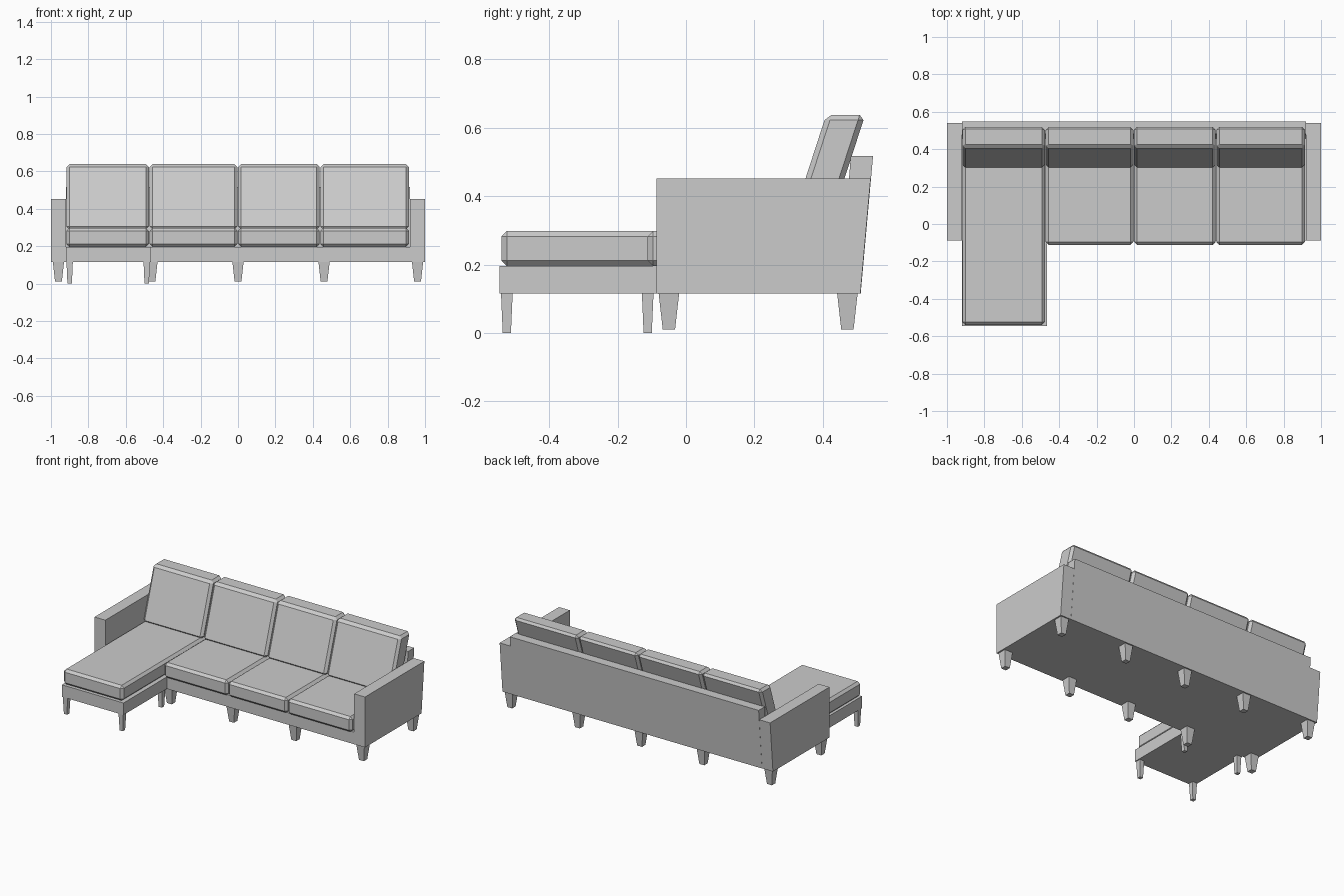
import bpy, bmesh
from mathutils import Vector

if "Cube" in bpy.data.objects:
    bpy.data.objects.remove(bpy.data.objects["Cube"])


def finish(name, bm):
    bmesh.ops.recalc_face_normals(bm, faces=bm.faces)
    me = bpy.data.meshes.new(name)
    bm.to_mesh(me)
    bm.free()
    ob = bpy.data.objects.new(name, me)
    bpy.context.collection.objects.link(ob)
    return ob


def prism(name, points, offset):
    """Extrude a closed 3D polygon along an offset vector."""
    bm = bmesh.new()
    face = bm.faces.new([bm.verts.new(p) for p in points])
    ext = bmesh.ops.extrude_face_region(bm, geom=[face], use_keep_orig=True)
    verts = [g for g in ext["geom"] if isinstance(g, bmesh.types.BMVert)]
    bmesh.ops.translate(bm, verts=verts, vec=Vector(offset))
    return finish(name, bm)


def side_profile(name, yz, x0, x1):
    return prism(name, [(x0, y, z) for y, z in yz], (x1 - x0, 0, 0))


def cushion(name, x, y, z, lean=0.0, chamfer=0.016):
    """Chamfered box, sheared backwards by lean (dy per dz)."""
    bm = bmesh.new()
    bmesh.ops.create_cube(bm, size=1)
    for v in bm.verts:
        v.co = [r[0] + (c + 0.5) * (r[1] - r[0]) for c, r in zip(v.co, (x, y, z))]
    bmesh.ops.bevel(bm, geom=bm.edges[:], offset=chamfer, segments=1, affect='EDGES')
    for v in bm.verts:
        v.co.y += lean * (v.co.z - z[0])
    return finish(name, bm)


def leg(name, x, y, z0, top, bottom):
    """Square leg tapering to the floor; top and bottom are half widths."""
    bm = bmesh.new()
    bmesh.ops.create_cube(bm, size=2)
    for v in bm.verts:
        up = v.co.z > 0
        h = top if up else bottom
        v.co = (x + v.co.x * h, y + v.co.y * h, 0.116 if up else z0)
    return finish(name, bm)


# L-shaped base: sofa platform plus chaise
base = [(-0.92, -0.545), (-0.465, -0.545), (-0.465, -0.087),
        (0.92, -0.087), (0.92, 0.50), (-0.92, 0.50)]
prism("base", [(x, y, 0.115) for x, y in base], (0, 0, 0.08))

# Arms with a raked rear edge
arm = [(-0.087, 0.115), (0.51, 0.115), (0.54, 0.452), (-0.087, 0.452)]
side_profile("left_arm", arm, -1.0, -0.92)
side_profile("right_arm", arm, 0.92, 1.0)

# Backrest frame
back = [(0.45, 0.115), (0.511, 0.115), (0.547, 0.517), (0.482, 0.517)]
side_profile("back_frame", back, -0.92, 0.92)

# Seat and back cushions, the first seat being the long chaise
spans = [(-0.918, -0.477), (-0.472, -0.003), (0.0, 0.437), (0.44, 0.914)]
for i, span in enumerate(spans):
    front = -0.54 if i == 0 else -0.112
    cushion("chaise_cushion" if i == 0 else f"seat_cushion_{i}",
            span, (front, 0.44), (0.196, 0.298))
    cushion(f"back_cushion_{i + 1}", span, (0.297, 0.411), (0.29, 0.638), lean=0.325)

# Sofa legs, two rows of five
for i, x in enumerate((-0.96, -0.46, 0, 0.46, 0.96)):
    leg(f"front_leg_{i + 1}", x, -0.05, 0.01, 0.03, 0.018)
    leg(f"rear_leg_{i + 1}", x, 0.472, 0.01, 0.03, 0.018)

# Slimmer chaise legs
for i, x in enumerate((-0.90, -0.488)):
    for j, y in enumerate((-0.524, -0.112)):
        leg(f"chaise_leg_{i * 2 + j + 1}", x, y, 0.0, 0.017, 0.012)
